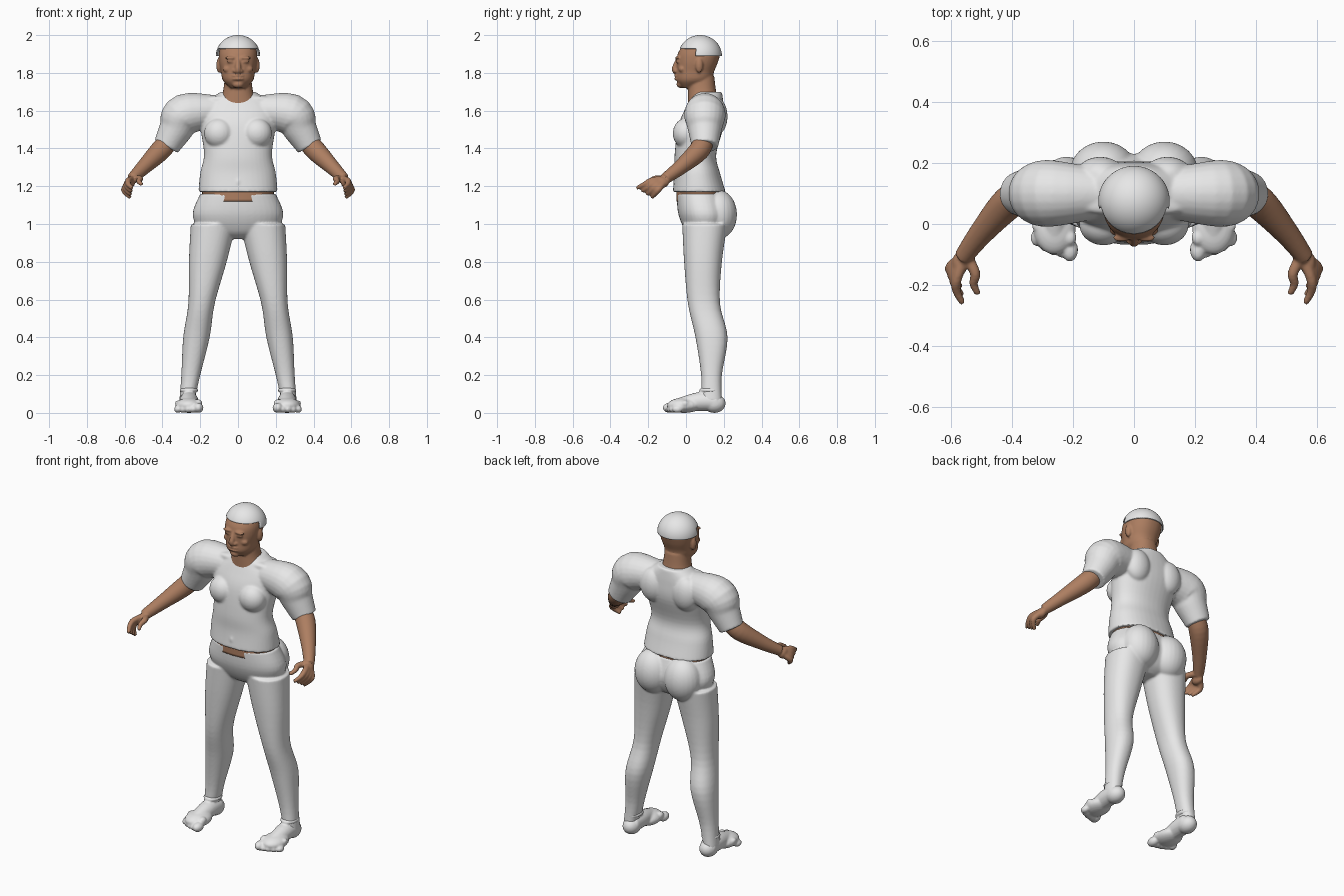
import bpy, bmesh, math
from mathutils import Vector, Matrix

if "Cube" in bpy.data.objects:
    bpy.data.objects.remove(bpy.data.objects["Cube"])


def make_material(name, red, green, blue):
    material = bpy.data.materials.new(name)
    material.use_nodes = True
    colour = (red, green, blue, 1)
    material.diffuse_color = colour
    material.node_tree.nodes["Principled BSDF"].inputs["Base Color"].default_value = colour
    return material


SKIN = make_material("brown skin", .42, .21, .12)
CLOTH = make_material("pale grey cloth", .8, .8, .8)
LEFT, RIGHT = 1, -1
SIDES = (LEFT, RIGHT)


def spline(keys, steps=5):
    """Smooth curve through tuples of any length."""
    points = [Vector(key) for key in keys]
    points = [points[0], *points, points[-1]]
    curve = []
    for before, start, end, after in zip(points, points[1:], points[2:], points[3:]):
        leave, arrive = (end - before) / 2, (after - start) / 2
        for step in range(steps):
            t = step / steps
            ease = t * t * (3 - 2 * t)
            pull_out, pull_in = t * (1 - t) ** 2, t * t * (t - 1)
            curve.append(start.lerp(end, ease) + leave * pull_out + arrive * pull_in)
    return curve + [points[-1]]


def circle(count):
    """Cosine and sine pairs around a full turn."""
    angles = [math.tau * i / count for i in range(count)]
    return [(math.cos(angle), math.sin(angle)) for angle in angles]


def skin_rings(bm, rings):
    """Join rings of points into a closed skin."""
    loops = [[bm.verts.new(point) for point in ring] for ring in rings]
    for lower, upper in zip(loops, loops[1:]):
        for i in range(len(lower)):
            bm.faces.new((lower[i - 1], lower[i], upper[i], upper[i - 1]))
    bm.faces.new(loops[0])
    bm.faces.new(loops[-1])


def loft(bm, sections, side=LEFT, centre=lambda height: 0):
    """Level, slightly boxy sections given as front, back, height and half width."""
    def boxy(value):
        return math.copysign(abs(value) ** .9, value)

    rings = []
    for front, back, height, width in spline(sections):
        middle, depth = (front + back) / 2, (back - front) / 2
        rings.append([(side * (centre(height) + width * boxy(c)), middle + depth * boxy(s), height)
                      for c, s in circle(40)])
    skin_rings(bm, rings)


def tube(bm, path, side=LEFT):
    """Round sections across a path given as x, y, z and radius."""
    points = spline(path)
    rings = []
    for i, point in enumerate(points):
        following = points[min(i + 1, len(points) - 1)]
        previous = points[max(i - 1, 0)]
        along = (following - previous).xyz.normalized()
        across = along.cross(Vector((0, 0, 1))).normalized()
        upward = across.cross(along)
        ring = [point.xyz + (across * c + upward * s) * point.w for c, s in circle(24)]
        rings.append([(side * p.x, p.y, p.z) for p in ring])
    skin_rings(bm, rings)


def ball(bm, x, y, z, radii, side=LEFT, detail=24):
    place = Matrix.Translation((side * x, y, z)) @ Matrix.Diagonal((*radii, 1))
    bmesh.ops.create_uvsphere(bm, u_segments=detail, v_segments=detail, radius=1, matrix=place)


def finish(bm, name, material, melt=True, soften=3):
    """Make the object and melt overlapping pieces into one smooth surface."""
    bmesh.ops.recalc_face_normals(bm, faces=bm.faces[:])
    for face in bm.faces:
        face.smooth = True
    mesh = bpy.data.meshes.new(name)
    bm.to_mesh(mesh)
    bm.free()
    mesh.materials.append(material)
    part = bpy.data.objects.new(name, mesh)
    bpy.context.collection.objects.link(part)
    if melt:
        remesh = part.modifiers.new("melt", "REMESH")
        remesh.mode = "VOXEL"
        remesh.voxel_size = .006
        remesh.use_smooth_shade = True
        smooth = part.modifiers.new("soften", "SMOOTH")
        smooth.iterations = soften
    return part


# Shirt: torso, sleeves, chest, shoulder blades and collar slope
shirt = bmesh.new()
loft(shirt, [(-.07, .21, 1.17, .21), (-.06, .18, 1.27, .2), (-.06, .16, 1.37, .18),
             (-.04, .2, 1.52, .2), (0, .2, 1.62, .2), (.04, .19, 1.7, .09)])
for side in SIDES:
    tube(shirt, [(.1, .1, 1.6, .08), (.28, .1, 1.58, .11), (.33, .1, 1.5, .09), (.38, .1, 1.41, .07)], side)
    ball(shirt, .1, 0, 1.48, (.08, .07, .08), side)
    ball(shirt, .11, .16, 1.57, (.08, .06, .1), side)
    ball(shirt, .08, .06, 1.66, (.1, .03, .02), side)
ball(shirt, 0, -.06, 1.22, (.01, .01, .02))
finish(shirt, "shirt", CLOTH, soften=10)

# Trousers: hips, then legs that spread outward towards the ground
trousers = bmesh.new()
loft(trousers, [(-.05, .2, 1.16, .2), (-.04, .23, 1.05, .24), (0, .2, .96, .19), (.05, .15, .92, .05)])
for side in SIDES:
    loft(trousers, [(-.02, .22, 1, .12), (-.01, .19, .8, .1), (.01, .18, .58, .07),
                    (.05, .22, .4, .07), (.08, .19, .2, .05), (.08, .19, .06, .04)],
         side, centre=lambda height: .13 + .15 * (1 - height))
    ball(trousers, .1, .17, 1.05, (.11, .1, .13), side)
finish(trousers, "trousers", CLOTH, soften=8)

# Feet: heel, instep, sole, ankle collar and a row of shrinking toes
feet = bmesh.new()
for side in SIDES:
    tube(feet, [(.26, .16, .06, .05), (.26, .07, .06, .05), (.26, -.03, .04, .04)], side)
    ball(feet, .26, .15, .05, (.05, .06, .05), side)
    ball(feet, .26, -.01, .04, (.07, .09, .04), side)
    ball(feet, .26, .13, .12, (.05, .06, .02), side)
    for toe in range(5):
        size = .02 if toe else .027
        x, y = .21 + .027 * toe, .0025 * toe ** 2 - .085
        ball(feet, x, y, size, (size, size * 1.4, size), side)
        ball(feet, x, y + .04, .05, (size * .8, size, size * .8), side)
finish(feet, "feet", CLOTH)

# Forearms, and hands whose fingers fan out from the wrist
arms = bmesh.new()
wrist = Vector((.55, -.1, 1.24))
index_knuckle, little_knuckle = Vector((.58, -.18, 1.23)), Vector((.6, -.14, 1.19))
index_tip, little_tip = Vector((.56, -.26, 1.19)), Vector((.57, -.18, 1.14))
digits = [(index_knuckle.lerp(little_knuckle, i / 3), index_tip.lerp(little_tip, i / 3)) for i in range(4)]
thumb = (Vector((.52, -.16, 1.24)), Vector((.51, -.23, 1.21)))
for side in SIDES:
    tube(arms, [(.35, .1, 1.46, .05), (.41, .07, 1.39, .055), (.5, -.03, 1.3, .04), (.56, -.11, 1.24, .03)], side)
    ball(arms, .57, -.13, 1.22, (.025, .04, .03), side)
    for knuckle, tip in digits + [thumb]:
        bend = knuckle.lerp(tip, .5) + Vector((.01, 0, 0))
        tube(arms, [(*wrist, .018), (*knuckle, .017), (*bend, .014), (*tip, .01)], side)
finish(arms, "arms", SKIN)

# Head, neck and face
head = bmesh.new()
loft(head, [(-.02, .05, 1.72, .04), (-.05, .13, 1.76, .08), (-.05, .15, 1.81, .09), (-.05, .17, 1.86, .1),
            (-.04, .18, 1.91, .1), (0, .15, 1.96, .08), (.05, .1, 1.98, .03)])
loft(head, [(.01, .18, 1.62, .11), (.01, .16, 1.7, .08), (.01, .15, 1.78, .07)])
tube(head, [(0, -.04, 1.88, .01), (0, -.06, 1.82, .016), (0, -.05, 1.8, .01)])
for lip in (1.785, 1.768):
    ball(head, 0, -.05, lip, (.03, .012, .007))
ball(head, 0, -.03, 1.74, (.03, .02, .02))
for side in SIDES:
    ball(head, .017, -.055, 1.81, (.01, .01, .01), side)
    ball(head, .04, -.045, 1.88, (.03, .013, .008), side)
    ball(head, .04, -.044, 1.86, (.02, .01, .007), side)
    ball(head, .05, -.02, 1.82, (.03, .02, .02), side)
    ball(head, .1, .07, 1.84, (.015, .02, .04), side)
finish(head, "head", SKIN, soften=2)

# Bare strip of waist between shirt and trousers
waist = bmesh.new()
loft(waist, [(-.05, .2, 1.12, .19), (-.05, .19, 1.2, .19)])
finish(waist, "waist", SKIN, melt=False)

# Skull cap, cut higher over the forehead
cap = bmesh.new()
ball(cap, 0, .075, 1.89, (.117, .115, .11), detail=60)
unwanted = []
for face in cap.faces:
    middle = face.calc_center_median()
    hairline = 1.89 if middle.y > .05 else 1.93
    if middle.z < hairline:
        unwanted.append(face)
bmesh.ops.delete(cap, geom=unwanted, context="FACES")
skull_cap = finish(cap, "skull_cap", CLOTH, melt=False)
rim = skull_cap.modifiers.new("thickness", "SOLIDIFY")
rim.thickness = .007
